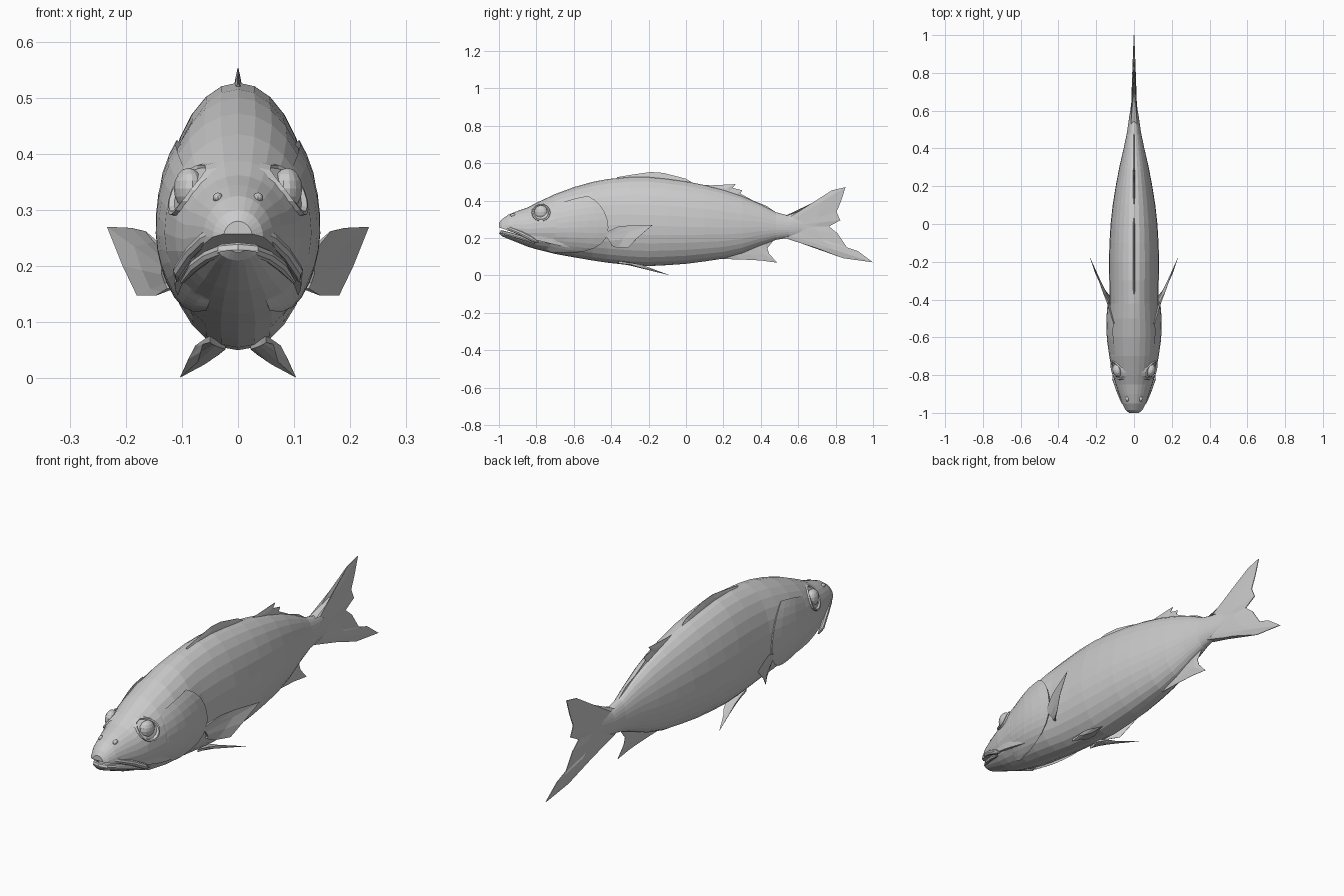
import bpy, bmesh, math
from mathutils import Vector

cube = bpy.data.objects.get("Cube")
if cube:
    bpy.data.objects.remove(cube)

grey = bpy.data.materials.new("pale_grey")
grey.use_nodes = True
GREY = (0.6, 0.6, 0.6, 1)
grey.diffuse_color = GREY
grey.node_tree.nodes["Principled BSDF"].inputs["Base Color"].default_value = GREY


def finish(name, bm):
    """Turn a bmesh into a flat shaded grey object."""
    bmesh.ops.recalc_face_normals(bm, faces=bm.faces)
    mesh = bpy.data.meshes.new(name)
    bm.to_mesh(mesh)
    bm.free()
    mesh.materials.append(grey)
    obj = bpy.data.objects.new(name, mesh)
    bpy.context.collection.objects.link(obj)
    return obj


def skin(bm, rows, closed=False, caps=False):
    """Bridge equal rows of points with quads."""
    vs = [[bm.verts.new(p) for p in r] for r in rows]
    n = len(vs[0])
    for a, b in zip(vs, vs[1:]):
        for i in range(n if closed else n - 1):
            j = (i + 1) % n
            bm.faces.new((a[i], a[j], b[j], b[i]))
    if caps:
        bm.faces.new(vs[0])
        bm.faces.new(vs[-1])


# Body stations: y, bottom z, top z, half width
STATIONS = [
    (-1.0, .225, .28, .026), (-.985, .21, .30, .045), (-.95, .195, .325, .062),
    (-.9, .175, .345, .08), (-.85, .155, .362, .097), (-.8, .14, .388, .112),
    (-.7, .115, .435, .131), (-.6, .097, .472, .139), (-.5, .08, .50, .137),
    (-.42, .068, .515, .13), (-.3, .055, .527, .131), (-.2, .05, .527, .133),
    (-.1, .055, .517, .13), (0, .062, .503, .124), (.1, .075, .483, .113),
    (.2, .09, .458, .097), (.3, .118, .424, .078), (.4, .16, .38, .055),
    (.48, .19, .338, .038), (.55, .202, .32, .028), (.62, .205, .328, .017),
    (.7, .2, .33, .008)]


def station(y):
    for a, b in zip(STATIONS, STATIONS[1:]):
        if y <= b[0]:
            t = max(0, (y - a[0]) / (b[0] - a[0]))
            return [p + (q - p) * t for p, q in zip(a, b)]
    return STATIONS[-1]


def surface(y, angle, grow=0):
    """Point on the flank; angle runs from the back (0) to the belly (pi)."""
    _, low, high, half = station(y)
    mid = low + (high - low) * .45
    c = math.cos(angle)
    z = mid + c * ((high - mid) if c > 0 else (mid - low))
    out = Vector((math.sin(angle), 0, c)) * grow
    return Vector((half * math.sin(angle), y, z)) + out


# Body
SIDES = 28
bm = bmesh.new()
skin(bm, [[surface(s[0], math.tau * i / SIDES) for i in range(SIDES)]
          for s in STATIONS], closed=True, caps=True)
body = finish("body", bm)

# Mouth opening: a backward sloping wedge cut out of the snout
bm = bmesh.new()
wedge = [(-1.05, .275), (-.83, .197), (-.84, .187), (-1.05, .242)]
skin(bm, [[(x, y, z) for y, z in wedge] for x in (-.3, .3)], closed=True, caps=True)
cutter = finish("mouth_cutter", bm)
cutter.hide_render = True
cut = body.modifiers.new("mouth", 'BOOLEAN')
cut.object = cutter
cut.solver = 'EXACT'
bpy.context.view_layer.objects.active = body
bpy.ops.object.modifier_apply(modifier=cut.name)
bpy.data.objects.remove(cutter)


def tube(name, path, radius, flat=1.0):
    """Swept lip or brow with tapered ends, given as half and mirrored in x."""
    full = [Vector((-p[0], p[1], p[2])) for p in path[:0:-1]] + [Vector(p) for p in path]
    rows = []
    for i, p in enumerate(full):
        d = (full[min(i + 1, len(full) - 1)] - full[max(i - 1, 0)]).normalized()
        side = d.cross(Vector((0, 0, 1))).normalized()
        up = side.cross(d)
        r = radius * (.35 if i in (0, len(full) - 1) else 1)
        rows.append([p + side * math.cos(a) * r * flat + up * math.sin(a) * r
                     for a in (math.tau * k / 8 for k in range(8))])
    bm = bmesh.new()
    skin(bm, rows, closed=True, caps=True)
    return finish(name, bm)


# Lips
tube("upper_lip", [(0, -.988, .268), (.032, -.978, .264), (.06, -.94, .249),
                   (.085, -.88, .224), (.106, -.82, .192), (.108, -.79, .176)], .012, .8)
tube("lower_lip", [(0, -.986, .231), (.03, -.975, .228), (.054, -.935, .218),
                   (.078, -.875, .2), (.1, -.81, .172)], .011, .8)


def blob(name, side, centre, size, tilt=0):
    bm = bmesh.new()
    bmesh.ops.create_uvsphere(bm, u_segments=14, v_segments=8, radius=1)
    obj = finish(name, bm)
    obj.scale = size
    obj.location = (centre[0] * side, centre[1], centre[2])
    obj.rotation_euler.z = tilt * side


for side, label in ((1, "left"), (-1, "right")):
    # Eye, hooded brow and nostril
    blob(label + "_eye", side, (.088, -.775, .338), (.026, .037, .037), -.2)
    bm = bmesh.new()
    ring = []
    for i in range(15):
        a = math.tau * i / 14
        y, z = -.775 + .048 * math.cos(a), .336 + .045 * math.sin(a)
        _, low, high, half = station(y)
        mid = low + (high - low) * .45
        x = half * math.sqrt(max(0, 1 - ((z - mid) / (high - mid)) ** 2))
        ring.append([Vector((side * (x + dx), -.775 + (y + .775) * k, .336 + (z - .336) * k))
                     for dx, k in ((-.012, 1.12), (.008, 1.0), (.006, .86), (-.012, .75))])
    skin(bm, ring)
    finish(label + "_eyelid", bm)
    blob(label + "_nostril", side, (.036, -.925, .322), (.009, .015, .009))

    # Gill cover: a raised shell with a rounded rear edge
    rows = []
    for v in range(13):
        t = v / 12
        angle = math.radians(48 + 108 * t)
        bulge = 2 * t - .85
        rear = -.415 - .15 * bulge * bulge - .06 * max(0, bulge) ** 3
        front = -.72 - .04 * t
        row = [surface(front + (rear - front) * u / 6, angle,
                       -.003 + .013 * math.sin(u / 6 * 1.9)) for u in range(7)]
        row.append(surface(rear - .012, angle, -.012))
        rows.append([Vector((side * p.x, p.y, p.z)) for p in row])
    bm = bmesh.new()
    skin(bm, rows)
    finish(label + "_gill_cover", bm)

    # Jaw fold running under the cheek
    rows = []
    for i in range(7):
        y = -.86 + .05 * i
        a = math.radians(118 + 3 * i)
        g = .012 * math.sin(math.pi * (i + .5) / 7)
        rows.append([Vector((side * p.x, p.y, p.z)) for p in
                     (surface(y, a - .3, -.004), surface(y, a, g), surface(y, a + .1, -.008))])
    bm = bmesh.new()
    skin(bm, rows)
    finish(label + "_jaw_fold", bm)


def fin(name, pairs, thick, side=1):
    """Fin from (base, tip) point pairs; thick at the base, thin at the tip."""
    thick = Vector(thick)
    rows = []
    for base, tip in pairs:
        a, b = Vector(base), Vector(tip)
        m = a.lerp(b, .5)
        row = [a + thick, m + thick * .6, b + thick * .1,
               b - thick * .1, m - thick * .6, a - thick]
        rows.append([Vector((p.x * side, p.y, p.z)) for p in row])
    bm = bmesh.new()
    skin(bm, rows, closed=True, caps=True)
    finish(name, bm)


def flat_fin(name, pairs, thick):
    """Upright fin on the centre line, pairs given as (y, z)."""
    fin(name, [((0, *a), (0, *b)) for a, b in pairs], (thick, 0, 0))


# Centre line fins
flat_fin("front_dorsal_fin", [
    ((-.36, .51), (-.37, .525)), ((-.3, .515), (-.28, .54)), ((-.22, .515), (-.19, .553)),
    ((-.14, .51), (-.12, .548)), ((-.08, .505), (-.05, .53)), ((-.02, .495), (0, .517)),
    ((.03, .485), (.05, .486))], .008)
flat_fin("rear_dorsal_fin", [
    ((.04, .47), (.05, .483)), ((.12, .46), (.14, .482)), ((.18, .445), (.265, .488)),
    ((.22, .435), (.25, .468)), ((.25, .42), (.30, .455)), ((.28, .41), (.29, .438)),
    ((.33, .39), (.36, .4)), ((.4, .36), (.43, .372)), ((.47, .325), (.5, .325))], .008)
flat_fin("anal_fin", [
    ((.18, .11), (.19, .088)), ((.24, .12), (.3, .085)), ((.3, .14), (.4, .08)),
    ((.35, .155), (.488, .068)), ((.38, .17), (.445, .115)), ((.41, .18), (.435, .145)),
    ((.45, .2), (.47, .19))], .007)
flat_fin("tail_fin", [
    ((.53, .318), (.69, .37)), ((.56, .315), (.78, .455)), ((.58, .305), (.853, .472)),
    ((.59, .295), (.83, .4)), ((.6, .28), (.805, .34)), ((.6, .27), (.825, .295)),
    ((.6, .26), (.765, .262)), ((.6, .25), (.81, .225)), ((.59, .235), (.86, .15)),
    ((.58, .22), (.92, .13)), ((.56, .212), (1, .07)), ((.54, .206), (.84, .092)),
    ((.52, .203), (.72, .137))], .017)

# Paired fins
for side, label in ((1, "left"), (-1, "right")):
    fin(label + "_pectoral_fin", [
        ((.128, -.44, .225), (.165, -.36, .262)), ((.128, -.43, .212), (.19, -.29, .268)),
        ((.13, -.42, .2), (.233, -.178, .27)), ((.13, -.41, .185), (.205, -.26, .2)),
        ((.125, -.4, .17), (.18, -.31, .148)), ((.12, -.4, .16), (.145, -.37, .148))],
        (.006, -.002, 0), side)
    fin(label + "_pelvic_fin", [
        ((.05, -.36, .07), (.076, -.24, .058)), ((.045, -.34, .066), (.088, -.18, .035)),
        ((.04, -.32, .064), (.103, -.09, .002)), ((.03, -.3, .06), (.06, -.18, .025)),
        ((.022, -.28, .058), (.035, -.22, .042))], (0, 0, .006), side)
